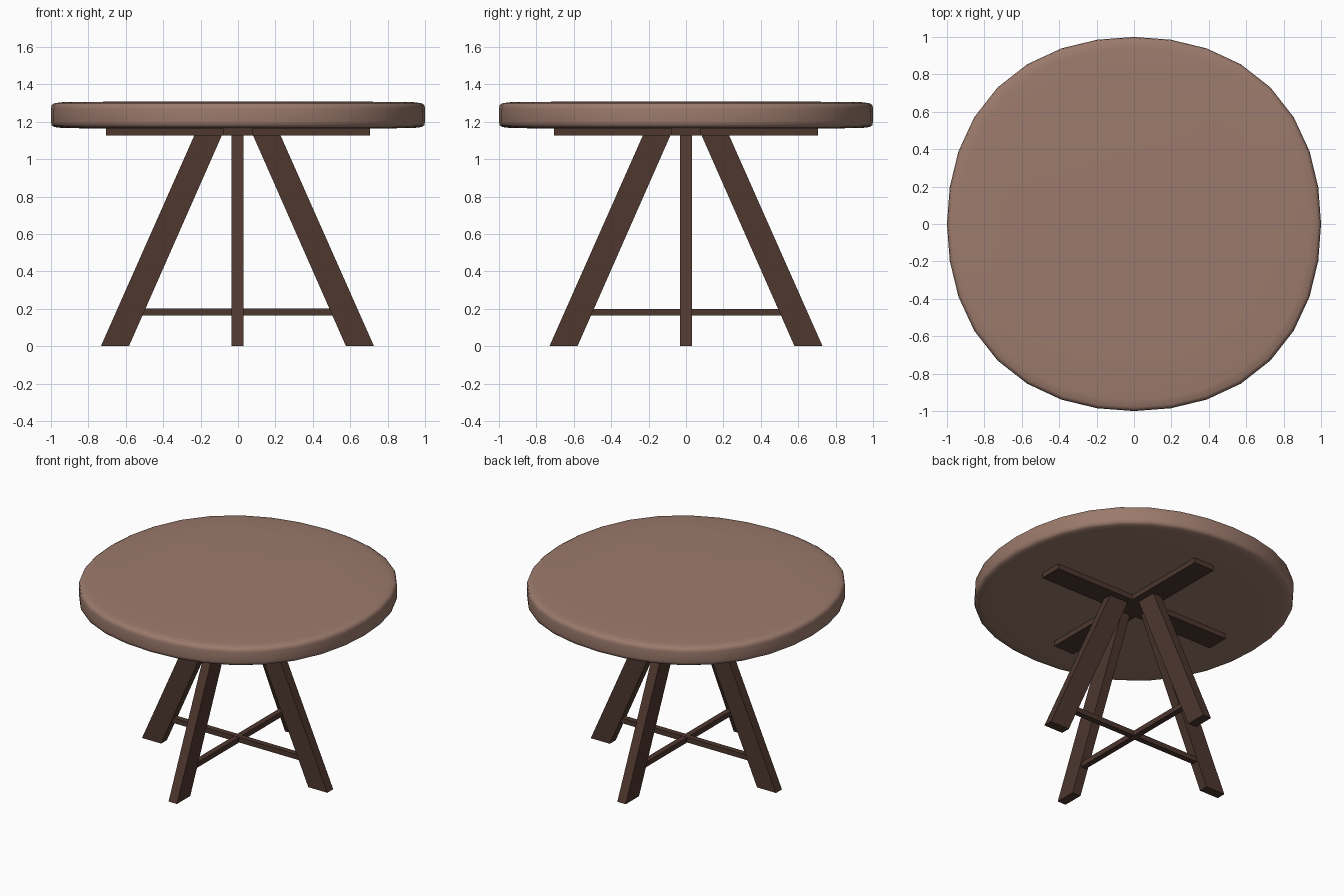
import bpy, bmesh, math

if "Cube" in bpy.data.objects:
    bpy.data.objects.remove(bpy.data.objects["Cube"])


def material(name, rgb):
    m = bpy.data.materials.new(name)
    m.diffuse_color = (*rgb, 1)
    m.use_nodes = True
    m.node_tree.nodes["Principled BSDF"].inputs["Base Color"].default_value = m.diffuse_color
    return m


light_wood = material("light_wood", (0.33, 0.195, 0.15))
dark_wood = material("dark_wood", (0.075, 0.038, 0.028))


def finish(name, bm, mat):
    bmesh.ops.recalc_face_normals(bm, faces=bm.faces)
    me = bpy.data.meshes.new(name)
    bm.to_mesh(me)
    bm.free()
    me.materials.append(mat)
    ob = bpy.data.objects.new(name, me)
    bpy.context.collection.objects.link(ob)
    return ob


def prism(name, profile, width, angle=0, shift=(0, 0)):
    """Extrude an (x, z) profile across y, then turn it about the z axis."""
    bm = bmesh.new()
    c, s = math.cos(angle), math.sin(angle)
    rings = []
    for y in (-width / 2, width / 2):
        rings.append([bm.verts.new((x * c - y * s + shift[0], x * s + y * c + shift[1], z))
                      for x, z in profile])
    a, b = rings
    bm.faces.new(a)
    bm.faces.new(b)
    n = len(a)
    for i in range(n):
        bm.faces.new((a[i], a[(i + 1) % n], b[(i + 1) % n], b[i]))
    return finish(name, bm, dark_wood)


def bar(name, half, z0, z1, width, angle):
    return prism(name, [(-half, z0), (half, z0), (half, z1), (-half, z1)], width, angle)


# tabletop: 32 sides, very slightly squared circle with a soft rim
SIDES = 32
profile = [(0.69, 1.163), (0.94, 1.166), (0.98, 1.171), (0.996, 1.18), (1.0, 1.2),
           (1.0, 1.27), (0.996, 1.29), (0.98, 1.299), (0.94, 1.304), (0.69, 1.307)]
bm = bmesh.new()
rings = []
for r, z in profile:
    ring = []
    for i in range(SIDES):
        t = 2 * math.pi * i / SIDES
        k = r * (1 + 0.016 * (1 - math.cos(4 * t)))
        ring.append(bm.verts.new((k * math.cos(t), k * math.sin(t), z)))
    rings.append(ring)
for a, b in zip(rings, rings[1:]):
    for i in range(SIDES):
        j = (i + 1) % SIDES
        bm.faces.new((a[i], a[j], b[j], b[i]))
bm.faces.new(rings[0])
bm.faces.new(rings[-1])
top = finish("tabletop", bm, light_wood)
for p in top.data.polygons:
    p.use_smooth = True

# four splayed legs, one along each axis direction
leg = [(0.58, 0), (0.73, 0), (0.229, 1.13), (0.082, 1.13)]
for i, side in enumerate(("right", "back", "left", "front")):
    prism(f"{side}_leg", leg, 0.066, i * math.pi / 2, (-0.003, 0))

# crossed supports under the top and crossed stretchers between the legs
for i, label in enumerate(("side", "depth")):
    a = i * math.pi / 2
    bar(f"{label}_top_support", 0.705, 1.127 + 0.0005 * i, 1.166, 0.16, a)
    bar(f"{label}_stretcher", 0.53, 0.165 - 0.002 * i, 0.201 - 0.002 * i, 0.04, a)
